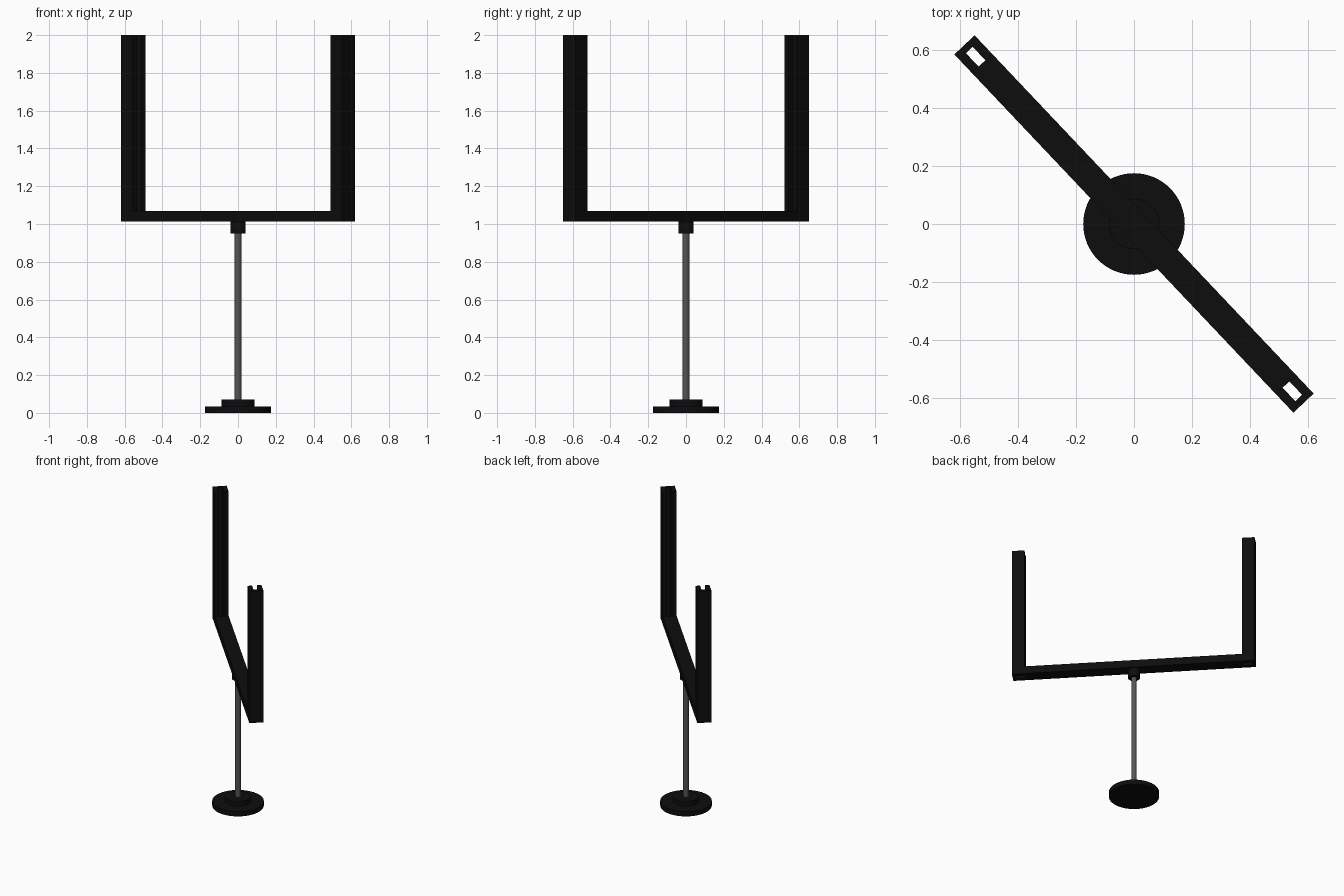
import bpy, bmesh, math
from mathutils import Matrix

if "Cube" in bpy.data.objects:
    bpy.data.objects.remove(bpy.data.objects["Cube"])

ANGLE = math.atan2(-0.617, 0.584)   # heading of the crossbar
HALF = 0.85                         # half length of the crossbar
W, T = 0.096, 0.088                 # post width and depth
Z0, Z1, TOP = 1.012, 1.068, 2.0     # crossbar bottom, crossbar top, post top


def material(name, v):
    m = bpy.data.materials.new(name)
    m.diffuse_color = (v, v, v, 1)
    m.use_nodes = True
    m.node_tree.nodes["Principled BSDF"].inputs["Base Color"].default_value = m.diffuse_color
    return m


black = material("black", 0.004)
steel = material("dark_steel", 0.09)


def finish(bm, name, mat):
    bmesh.ops.recalc_face_normals(bm, faces=bm.faces)
    me = bpy.data.meshes.new(name)
    bm.to_mesh(me)
    bm.free()
    me.materials.append(mat)
    ob = bpy.data.objects.new(name, me)
    bpy.context.collection.objects.link(ob)
    return ob


def prism(name, outline, z0, z1, mat, turn):
    """Extrude a plan outline upward and turn it about z."""
    bm = bmesh.new()
    face = bm.faces.new([bm.verts.new((x, y, z0)) for x, y in outline])
    ext = bmesh.ops.extrude_face_region(bm, geom=[face])
    verts = [v for v in ext["geom"] if isinstance(v, bmesh.types.BMVert)]
    bmesh.ops.translate(bm, verts=verts, vec=(0, 0, z1 - z0))
    bmesh.ops.transform(bm, matrix=Matrix.Rotation(turn, 4, 'Z'), verts=bm.verts)
    return finish(bm, name, mat)


def disc(name, r, z0, z1, mat, sides=48):
    bpy.ops.mesh.primitive_cylinder_add(vertices=sides, radius=r, depth=z1 - z0,
                                        location=(0, 0, (z0 + z1) / 2))
    ob = bpy.context.object
    ob.name = name
    ob.data.materials.append(mat)
    bpy.ops.object.shade_smooth_by_angle(angle=math.radians(35))
    return ob


# Stepped round base, pole and collar
disc("base_plate", 0.175, 0.0, 0.035, black, 64)
disc("base_step", 0.087, 0.035, 0.07, black)
disc("pole", 0.019, 0.07, 0.95, steel, 32)
disc("collar", 0.041, 0.95, Z0, black, 32)

# Crossbar between the two posts
b = HALF - T
prism("crossbar", [(-b, -W / 2), (b, -W / 2), (b, W / 2), (-b, W / 2)],
      Z0, Z1, black, ANGLE)

# Upright channel posts with a slot facing inward
h, g, inner, slot = W / 2, 0.016, HALF - T, HALF - 0.024
channel = [(HALF, -h), (HALF, h), (inner, h), (inner, g),
           (slot, g), (slot, -g), (inner, -g), (inner, -h)]
for side, turn in (("right", 0), ("left", math.pi)):
    prism(side + "_post", channel, Z0, TOP, black, ANGLE + turn)
